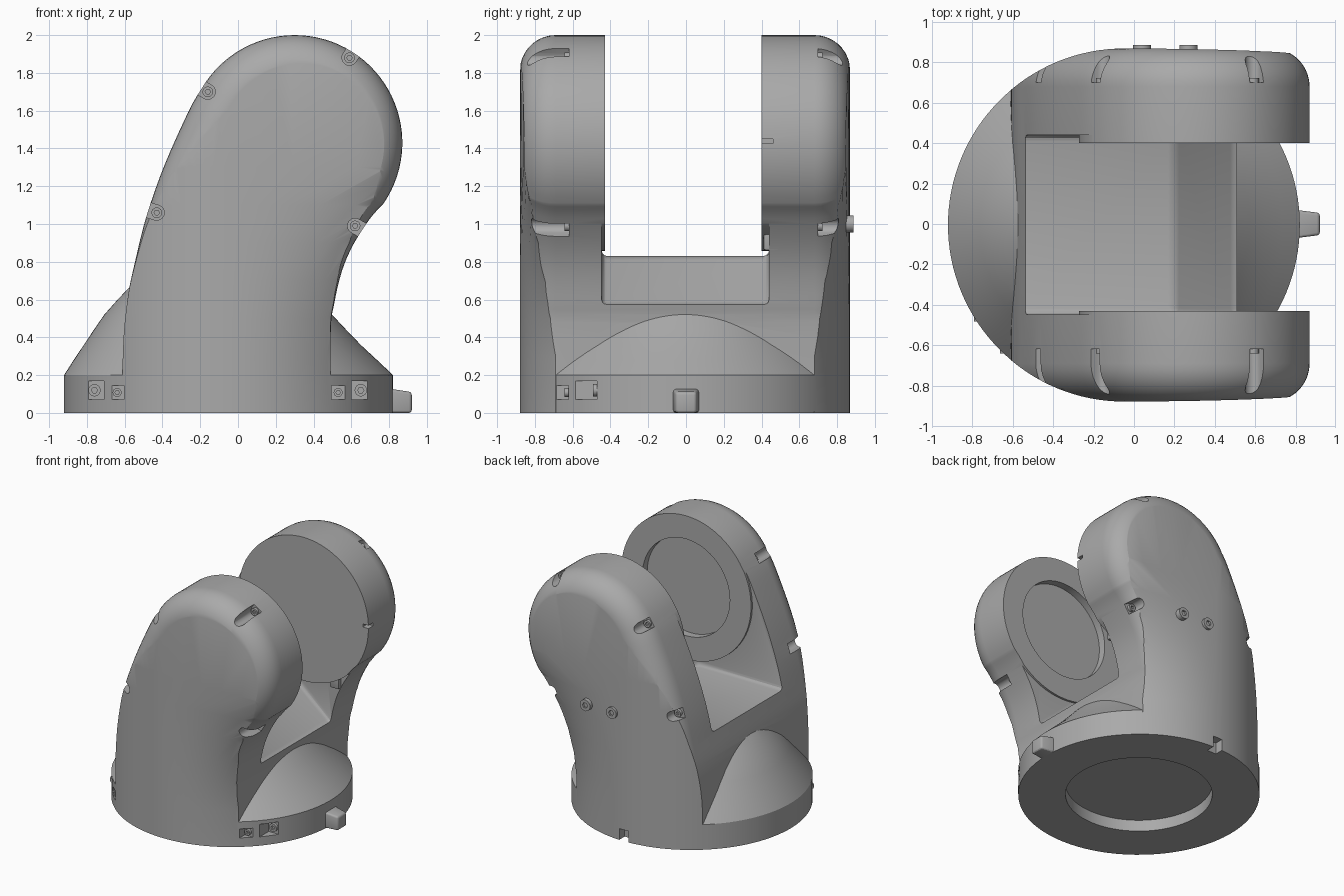
import bpy, bmesh
from math import sin, cos, pi, radians, sqrt
from mathutils import Vector

old = bpy.data.objects.get("Cube")
if old:
    bpy.data.objects.remove(old, do_unlink=True)

grey = bpy.data.materials.new("warm_grey")
grey.use_nodes = True
grey.diffuse_color = (0.4, 0.4, 0.4, 1)
grey.node_tree.nodes["Principled BSDF"].inputs["Base Color"].default_value = (0.4, 0.4, 0.4, 1)


def loft(name, rings):
    """Closed solid skinned through rings of equal point count."""
    bm = bmesh.new()
    vs = [[bm.verts.new(p) for p in ring] for ring in rings]
    n = len(rings[0])
    for a, b in zip(vs, vs[1:]):
        for i in range(n):
            j = (i + 1) % n
            bm.faces.new((a[i], a[j], b[j], b[i]))
    bm.faces.new(vs[0])
    bm.faces.new(vs[-1])
    bmesh.ops.recalc_face_normals(bm, faces=bm.faces)
    me = bpy.data.meshes.new(name)
    bm.to_mesh(me)
    bm.free()
    me.materials.append(grey)
    ob = bpy.data.objects.new(name, me)
    bpy.context.collection.objects.link(ob)
    return ob


def prism(name, pts, y0, y1):
    return loft(name, [[(x, y, z) for x, z in pts] for y in (y0, y1)])


def box(name, x0, x1, y0, y1, z0, z1):
    return prism(name, [(x0, z0), (x1, z0), (x1, z1), (x0, z1)], y0, y1)


def circle(cx, cz, r, n):
    return [(cx + r * cos(2 * pi * i / n), cz + r * sin(2 * pi * i / n)) for i in range(n)]


def bake(ob):
    dg = bpy.context.evaluated_depsgraph_get()
    me = bpy.data.meshes.new_from_object(ob.evaluated_get(dg))
    ob.modifiers.clear()
    ob.data = me


def boolean(ob, tool, op="DIFFERENCE"):
    m = ob.modifiers.new("cut", "BOOLEAN")
    m.operation, m.object, m.solver = op, tool, "EXACT"
    bake(ob)
    bpy.data.objects.remove(tool, do_unlink=True)


def bevel(ob, width, segments):
    m = ob.modifiers.new("round", "BEVEL")
    m.width, m.segments, m.limit_method = width, segments, "ANGLE"
    bake(ob)


def smooth_path(pts, steps=4):
    """Catmull-Rom interpolation through an open list of points."""
    p = [Vector(q) for q in pts]
    p = [p[0]] + p + [p[-1]]
    out = []
    for a, b, c, d in zip(p, p[1:], p[2:], p[3:]):
        for s in range(steps):
            t = s / steps
            out.append(b + 0.5 * t * (c - a + t * (2 * a - 5 * b + 4 * c - d
                                                   + t * (3 * b - a - 3 * c + d))))
    return out + [p[-1]]


# Side profile of the leaning fork: left flank, round head, hollow right flank
HEAD = (0.3, 1.43)
R = 0.57
left = smooth_path([(-.61, -.3), (-.61, .3), (-.585, .6), (-.545, .8), (-.485, 1.04),
                    (-.39, 1.31), (-.26, 1.6), (-.194, 1.715)])
head = [Vector((HEAD[0] + R * cos(radians(a)), HEAD[1] + R * sin(radians(a))))
        for a in range(146, -35, -4)]
right = smooth_path([(.767, 1.103), (.70, 1.03), (.61, .89), (.55, .75), (.51, .58),
                     (.49, .4), (.49, -.3)])
profile = left + head + right


def inset(d):
    out = []
    for i, p in enumerate(profile):
        t = (profile[min(i + 1, len(profile) - 1)] - profile[max(i - 1, 0)]).normalized()
        out.append((p.x + t.y * d, p.y - t.x * d))
    return out


# Fork body with rounded outer rims
FILLET = 0.19
rings = []
for side in (-1, 1):
    angles = range(0, 91, 10) if side < 0 else range(90, -1, -10)
    for a in angles:
        y = side * (0.875 - FILLET * (1 - cos(radians(a)))) - 0.005
        rings.append([(x, y, z) for x, z in inset(FILLET * (1 - sin(radians(a))))])
fork = loft("fork_body", rings)

# Trim: round footprint low down, opening towards the head on the +x side
trim_rings = []
for z, k in ((0, 0), (.3, 0), (.5, .08), (.7, .25), (.9, .6), (1.1, 1.3), (1.3, 3), (2.2, 4)):
    ring = []
    for i in range(128):
        c, s = cos(2 * pi * i / 128), sin(2 * pi * i / 128)
        ring.append((-.05 + .869 * c * (1 + (k if c > 0 else 0)), .874 * s - .005, z))
    trim_rings.append(ring)
boolean(fork, loft("trim", trim_rings), "INTERSECT")

# Gap between the arms, with a stepped back area below the round heads
boolean(fork, box("gap", -1.5, 1.5, -.43, .4, .858, 2.3))
lower = prism("lower_gap", [(1.4, .57), (.5, .57), (.2, .83), (-1.4, .83), (-1.4, 2.3), (1.4, 2.3)],
              -.447, .44)
bevel(lower, .03, 3)
boolean(lower, prism("head_keep", circle(*HEAD, R + .002, 96), -1, 1))
boolean(fork, lower)

# Round pocket inside the front head
boolean(fork, prism("head_pocket", circle(*HEAD, .385, 64), -.49, -.41))

# Base drum and leaning shoulder
levels = [(0, -.05, .871), (.2, -.05, .871), (.28, -.067, .803), (.36, -.083, .733),
          (.44, -.095, .668), (.52, -.105, .603), (.6, -.107, .53), (.66, -.108, .472), (.72, -.11, .40)]
base = loft("base", [[(cx + x, y - .005, z) for x, y in circle(0, 0, r, 128)]
                     for z, cx, r in levels])
boolean(fork, base, "UNION")
boolean(fork, loft("floor_pocket", [[(x, y, z) for x, y in circle(-.05, -.005, .53, 96)]
                                    for z in (-.1, .09)]))


# Screws: short cylinders with a sunken hexagonal socket
screws = []


def screw(name, x, z, r, y, out):
    """Screw head whose face points along y in direction out."""
    hexa = [(px, pz) for px, pz in circle(x, z, r, 18)]
    ob = prism(name, hexa, y - out * .02, y + out * .022)
    boolean(ob, prism("socket", circle(x, z, r * .5, 6), y + out * .006, y + out * .1))
    screws.append(ob)


# Open-sided screw pockets around the arm rims
for px, pz, ang in ((.59, 1.88, 57), (-.16, 1.7, 150), (-.43, 1.06, 163), (.62, .99, -30)):
    a = radians(ang)
    r = .04
    pts = [(px + r * cos(a + radians(t)), pz + r * sin(a + radians(t))) for t in range(90, 271, 20)]
    ox, oz = .2 * cos(a), .2 * sin(a)
    pts += [(pts[-1][0] + ox, pts[-1][1] + oz), (pts[0][0] + ox, pts[0][1] + oz)]
    for out, depth, label in ((-1, .62, "front"), (1, .70, "back")):
        boolean(fork, prism("rim_pocket", pts, out * depth, out * 1.0))
        screw(label + "_rim_screw", px, pz, .028, out * depth, out)

# Square screw pockets on the front of the drum
for x, z, half, floor in ((-.76, .12, .05, -.46), (-.64, .108, .036, -.62),
                          (.53, .108, .036, -.62), (.65, .12, .05, -.47)):
    boolean(fork, box("drum_pocket", x - half, x + half, -1, floor, z - half, z + half))
    screw("drum_screw", x, z, half * .65, floor, -1)

# Locating notch at the back foot and slot in the back head
boolean(fork, box("foot_notch", -.10, -.02, .8, 1, -.1, .09))
boolean(fork, box("head_slot", .82, 1, .3, .46, 1.425, 1.45))

# Pair of exposed screws on the back arm
for x in (.04, .27):
    screw("back_arm_screw", x, 1.0, .045, .865, 1)

# Small stop under the back head
stop = box("head_stop", .52, .6, .41, .5, .86, 1.02)
bevel(stop, .012, 2)

# Locating tab at the side of the drum, tapering outwards
tab = loft("side_tab", [[(x, -w, 0), (x, w, 0), (x, w, h), (x, -w, h)]
                        for x, w, h in ((.76, .075, .135), (.92, .055, .11))])
bevel(tab, .015, 3)

fork.name = "fork_and_base"
for ob in [fork, stop, tab] + screws:
    bpy.ops.object.select_all(action="DESELECT")
    ob.select_set(True)
    bpy.context.view_layer.objects.active = ob
    bpy.ops.object.shade_smooth_by_angle(angle=radians(28))
